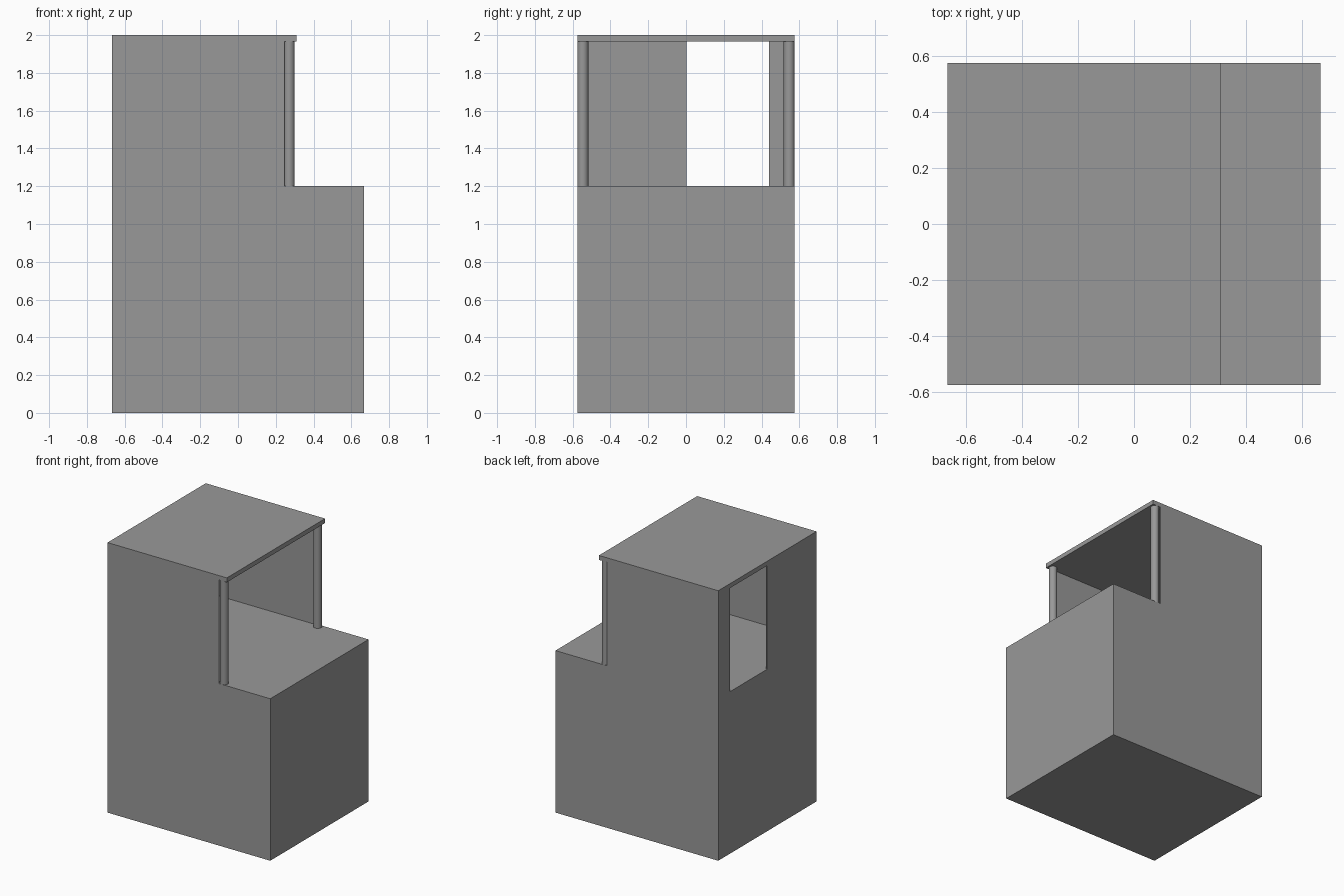
import bpy
import bmesh
import math

if "Cube" in bpy.data.objects:
    bpy.data.objects.remove(bpy.data.objects["Cube"])

X, Y = 0.667, 0.575        # half footprint
FLOOR, CEIL, TOP = 1.2, 1.967, 2.0
WALL = 0.01
WALL_END = 0.245

# Dark grey finish shared by every part
grey = bpy.data.materials.new("dark_grey")
grey.diffuse_color = (0.318, 0.318, 0.318, 1)
grey.use_nodes = True
grey.node_tree.nodes["Principled BSDF"].inputs["Base Color"].default_value = grey.diffuse_color


def make_object(name, bm):
    mesh = bpy.data.meshes.new(name)
    bm.to_mesh(mesh)
    bm.free()
    mesh.materials.append(grey)
    ob = bpy.data.objects.new(name, mesh)
    bpy.context.collection.objects.link(ob)
    return ob


def box(name, x0, x1, y0, y1, z0, z1):
    bm = bmesh.new()
    bmesh.ops.create_cube(bm, size=1)
    for v in bm.verts:
        v.co.x = x1 if v.co.x > 0 else x0
        v.co.y = y1 if v.co.y > 0 else y0
        v.co.z = z1 if v.co.z > 0 else z0
    return make_object(name, bm)


def column(name, x, y, r, z0, z1):
    bm = bmesh.new()
    bmesh.ops.create_cone(bm, cap_ends=True, segments=32, radius1=r, radius2=r, depth=z1 - z0)
    bmesh.ops.translate(bm, verts=bm.verts, vec=(x, y, (z0 + z1) / 2))
    for f in bm.faces:
        f.smooth = len(f.verts) == 4
    for e in bm.edges:
        e.smooth = e.calc_face_angle(0) < math.radians(40)
    return make_object(name, bm)


# Solid lower block and overhanging flat roof
box("base_block", -X, X, -Y, Y, 0, FLOOR)
box("roof_slab", -X, 0.311, -Y, Y, CEIL, TOP)

# Side walls and the round posts closing their open ends
for side, s in (("front", -1), ("back", 1)):
    ya, yb = sorted((s * Y, s * (Y - WALL)))
    box(side + "_side_wall", -X, WALL_END, ya, yb, FLOOR, CEIL)
    column(side + "_post", 0.271, s * (Y - 0.029), 0.029, FLOOR, CEIL)

# Rear wall in two pieces, leaving the doorway between them
box("rear_wall_wide", -X, -X + WALL, -Y + WALL, 0.003, FLOOR, CEIL)
box("rear_wall_narrow", -X, -X + WALL, 0.44, Y - WALL, FLOOR, CEIL)
